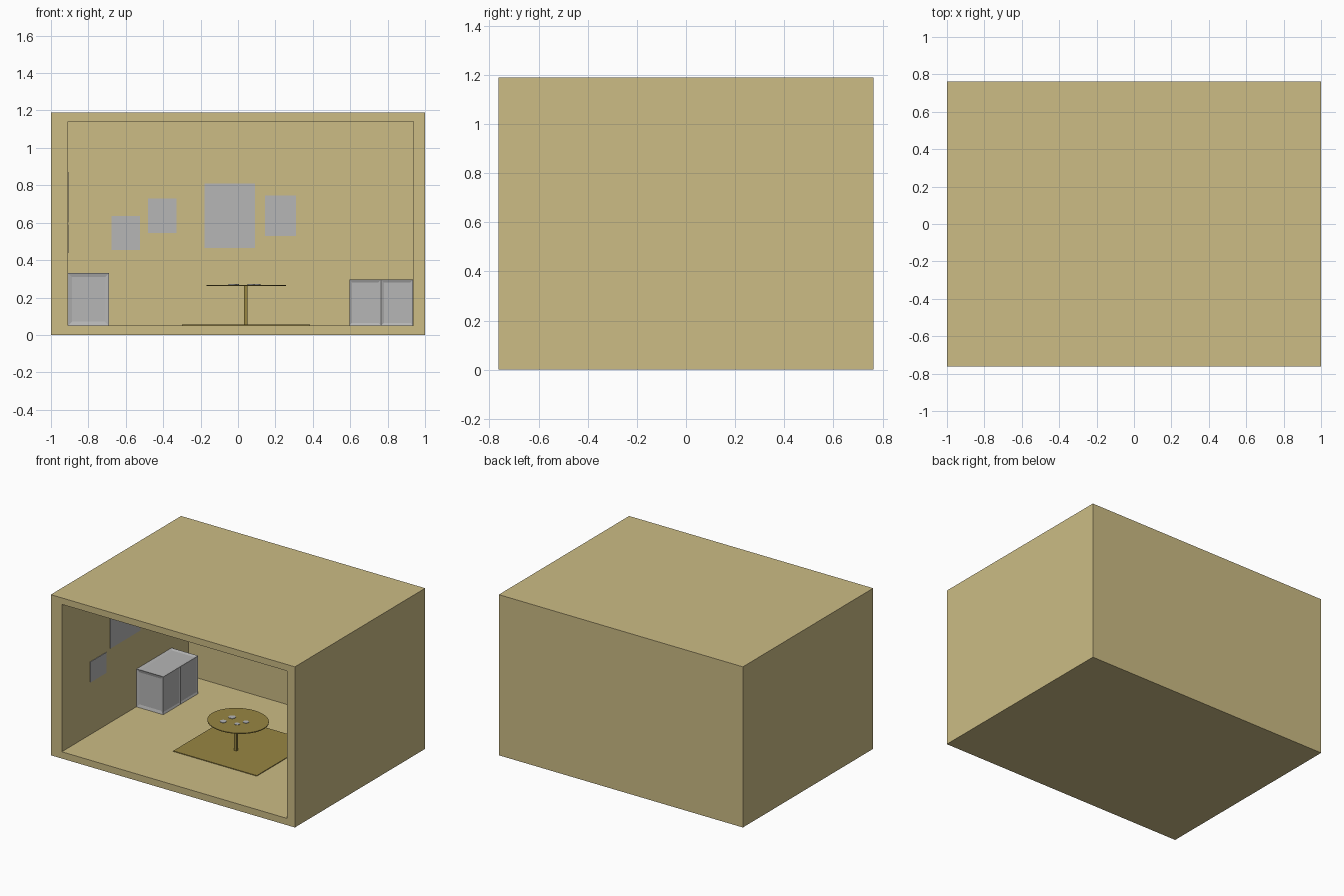
import bpy, bmesh, math
from mathutils import Vector, Matrix

if "Cube" in bpy.data.objects:
    bpy.data.objects.remove(bpy.data.objects["Cube"])


def material(name, r, g, b):
    lin = [((c / 255 + 0.055) / 1.055) ** 2.4 for c in (r, g, b)]
    m = bpy.data.materials.new(name)
    m.diffuse_color = (*lin, 1)
    m.use_nodes = True
    m.node_tree.nodes["Principled BSDF"].inputs["Base Color"].default_value = m.diffuse_color
    return m


TAN = material("tan wall", 204, 188, 133)
GREY = material("light grey", 182, 182, 182)
OLIVE = material("olive brown", 152, 134, 66)


def finish(bm, name, mat):
    me = bpy.data.meshes.new(name)
    bm.to_mesh(me)
    bm.free()
    me.materials.append(mat)
    ob = bpy.data.objects.new(name, me)
    bpy.context.collection.objects.link(ob)
    return ob


def add_box(bm, lo, hi):
    lo, hi = Vector(lo), Vector(hi)
    mat = Matrix.Translation((lo + hi) / 2) @ Matrix.Diagonal((*(hi - lo), 1))
    verts = bmesh.ops.create_cube(bm, size=1, matrix=mat)["verts"]
    return list({f for v in verts for f in v.link_faces})


def box(name, lo, hi, mat):
    bm = bmesh.new()
    add_box(bm, lo, hi)
    return finish(bm, name, mat)


def disc(name, x, y, z0, z1, rx, ry, mat, sides=32):
    bm = bmesh.new()
    m = Matrix.Translation((x, y, (z0 + z1) / 2)) @ Matrix.Diagonal((rx, ry, 1, 1))
    bmesh.ops.create_cone(bm, cap_ends=True, segments=sides, radius1=1,
                          radius2=1, depth=z1 - z0, matrix=m)
    ob = finish(bm, name, mat)
    bpy.ops.object.select_all(action='DESELECT')
    ob.select_set(True)
    bpy.context.view_layer.objects.active = ob
    bpy.ops.object.shade_smooth_by_angle(angle=math.radians(30))
    return ob


def cabinet(name, lo, hi, door, side):
    """Box with two recessed doors on one face, one panel on side and top."""
    bm = bmesh.new()
    faces = add_box(bm, lo, hi)
    bm.normal_update()
    door = Vector(door)
    face = next(f for f in faces if f.normal.dot(door) > 0.9)
    rails = [e for e in face.edges
             if abs(e.verts[0].co.z - e.verts[1].co.z) < 1e-5]
    bmesh.ops.subdivide_edges(bm, edges=rails, cuts=1, use_grid_fill=True)
    bm.normal_update()
    for d, t in ((door, 0.02), (Vector(side), 0.03), (Vector((0, 0, 1)), 0.03)):
        panel = [f for f in bm.faces if f.normal.dot(d) > 0.9]
        bmesh.ops.inset_individual(bm, faces=panel, thickness=t, depth=-0.006)
    return finish(bm, name, GREY)


# Room shell: hollow box, open at the front
bm = bmesh.new()
outer = add_box(bm, (-1, -0.7625, 0), (1, 0.7625, 1.19))
inner = add_box(bm, (-0.91, -0.7625, 0.05), (0.937, 0.72, 1.142))
bm.normal_update()
bmesh.ops.reverse_faces(bm, faces=inner)
fronts = [f for f in bm.faces if f.calc_center_median().y < -0.76]
rim = [e for f in fronts for e in f.edges]
bmesh.ops.delete(bm, geom=fronts, context='FACES_ONLY')
bmesh.ops.bridge_loops(bm, edges=rim)
bmesh.ops.recalc_face_normals(bm, faces=bm.faces[:])
finish(bm, "room_shell", TAN)

# Pictures on the back wall: x and z ranges
for i, (x0, x1, z0, z1) in enumerate([(-0.675, -0.525, 0.455, 0.635),
                                      (-0.48, -0.33, 0.545, 0.73),
                                      (-0.18, 0.09, 0.465, 0.81),
                                      (0.145, 0.31, 0.53, 0.745)]):
    box(f"back_picture_{i + 1}", (x0, 0.716, z0), (x1, 0.721, z1), GREY)

# Pictures on the left wall: y and z ranges
for i, (y0, y1, z0, z1) in enumerate([(-0.43, -0.245, 0.438, 0.59),
                                      (-0.2, 0.155, 0.6, 0.87)]):
    box(f"left_picture_{i + 1}", (-0.911, y0, z0), (-0.906, y1, z1), GREY)

# Cabinets
cabinet("left_cabinet", (-0.909, 0.11, 0.05), (-0.69, 0.52, 0.33), (1, 0, 0), (0, -1, 0))
cabinet("right_cabinet", (0.595, 0.45, 0.05), (0.936, 0.719, 0.295), (0, -1, 0), (-1, 0, 0))

# Rug and table
box("rug", (-0.3, -0.33, 0.05), (0.385, 0.33, 0.055), OLIVE)
box("table_leg", (0.031, -0.09, 0.055), (0.051, -0.07, 0.264), OLIVE)
disc("table_top", 0.043, -0.06, 0.262, 0.268, 0.2125, 0.195, OLIVE)

# Small flat tableware
for i, (x, y, r) in enumerate([(-0.02, -0.04, 0.025), (-0.03, -0.13, 0.022),
                               (0.07, -0.11, 0.018), (0.1, -0.05, 0.02)]):
    disc(f"plate_{i + 1}", x, y, 0.267, 0.271, r, r, GREY, 16)
